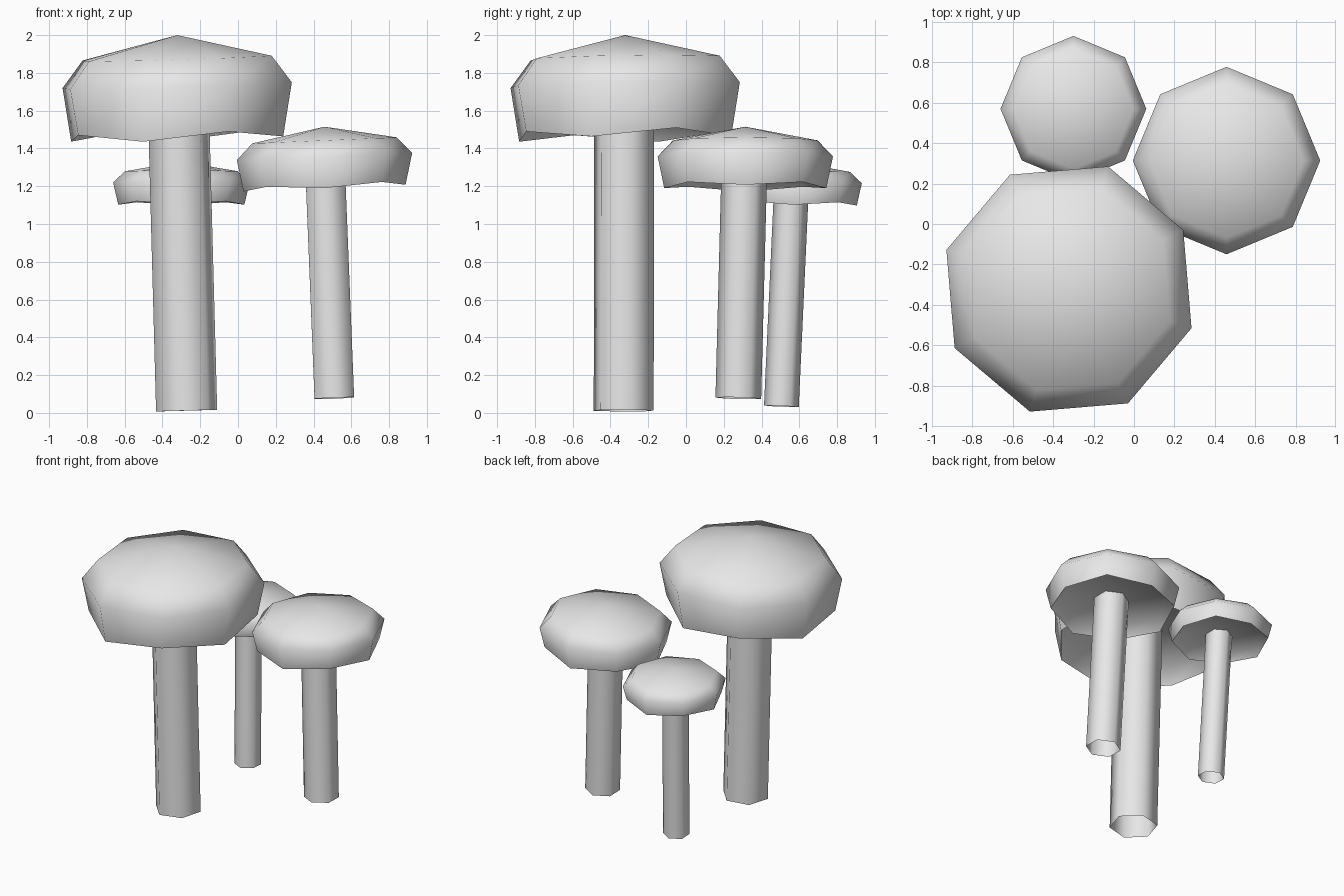
import bpy, bmesh, math

if "Cube" in bpy.data.objects:
    bpy.data.objects.remove(bpy.data.objects["Cube"])

grey = bpy.data.materials.new("pale_grey")
grey.diffuse_color = (0.8, 0.8, 0.8, 1)
grey.use_nodes = True
grey.node_tree.nodes["Principled BSDF"].inputs["Base Color"].default_value = grey.diffuse_color


def finish(bm, name, angle):
    mesh = bpy.data.meshes.new(name)
    bm.to_mesh(mesh)
    bm.free()
    mesh.materials.append(grey)
    ob = bpy.data.objects.new(name, mesh)
    bpy.context.collection.objects.link(ob)
    bpy.ops.object.select_all(action='DESELECT')
    ob.select_set(True)
    bpy.context.view_layer.objects.active = ob
    bpy.ops.object.shade_smooth_by_angle(angle=math.radians(angle))


def bridge(bm, a, b):
    n = len(a)
    for i in range(n):
        j = (i + 1) % n
        bm.faces.new((a[i], a[j], b[j], b[i]))


# Open six-sided tube along a leaning axis, ends square to the axis
def stem(name, base, r, lean, top, turn):
    bm = bmesh.new()
    rings = []
    for z in (base[2], top):
        cx = base[0] + lean[0] * (z - base[2])
        cy = base[1] + lean[1] * (z - base[2])
        ring = []
        for i in range(6):
            t = math.radians(turn + 60 * i)
            x, y = r * math.cos(t), r * math.sin(t)
            ring.append(bm.verts.new((cx + x, cy + y, z - lean[0] * x - lean[1] * y)))
        rings.append(ring)
    bridge(bm, rings[0], rings[1])
    finish(bm, name, 65)


# Eight-sided cap: domed top, wavy rim, hollowed underside
def cap(name, centre, r, h, tilt, turn, wave):
    bm = bmesh.new()
    cx, cy, cz = centre
    profile = [(0.80, 0.20, 0), (0.925, 0, 1), (1, 0.50, 0), (0.825, 0.77, 0)]
    rings = []
    for pr, pz, w in profile:
        ring = []
        for i in range(8):
            t = math.radians(turn + 45 * i)
            x, y = r * pr * math.cos(t), r * pr * math.sin(t)
            z = pz * h + tilt[0] * x + tilt[1] * y + w * wave * (-1) ** i
            ring.append(bm.verts.new((cx + x, cy + y, cz + z)))
        rings.append(ring)
    for a, b in zip(rings, rings[1:]):
        bridge(bm, a, b)
    apex = bm.verts.new((cx, cy, cz + h))
    under = bm.verts.new((cx, cy, cz + 0.23 * h))
    for i in range(8):
        j = (i + 1) % 8
        bm.faces.new((rings[-1][i], rings[-1][j], apex))
        bm.faces.new((rings[0][j], rings[0][i], under))
    finish(bm, name, 62)


# Three mushrooms
stem("large_stem", (-0.272, -0.33, 0.012), 0.166, (-0.027, 0.002), 1.63, 13)
cap("large_cap", (-0.322, -0.322, 1.47), 0.637, 0.53, (0.03, 0.016), 27.3, 0.02)

stem("medium_stem", (0.51, 0.277, 0.078), 0.121, (-0.04, 0.026), 1.29, 30)
cap("medium_cap", (0.458, 0.314, 1.2), 0.464, 0.315, (0.042, 0.0), 0, -0.01)

stem("small_stem", (-0.272, 0.505, 0.035), 0.092, (-0.025, 0.046), 1.17, 30)
cap("small_cap", (-0.3, 0.57, 1.11), 0.361, 0.22, (0.0, -0.012), 0, -0.008)
